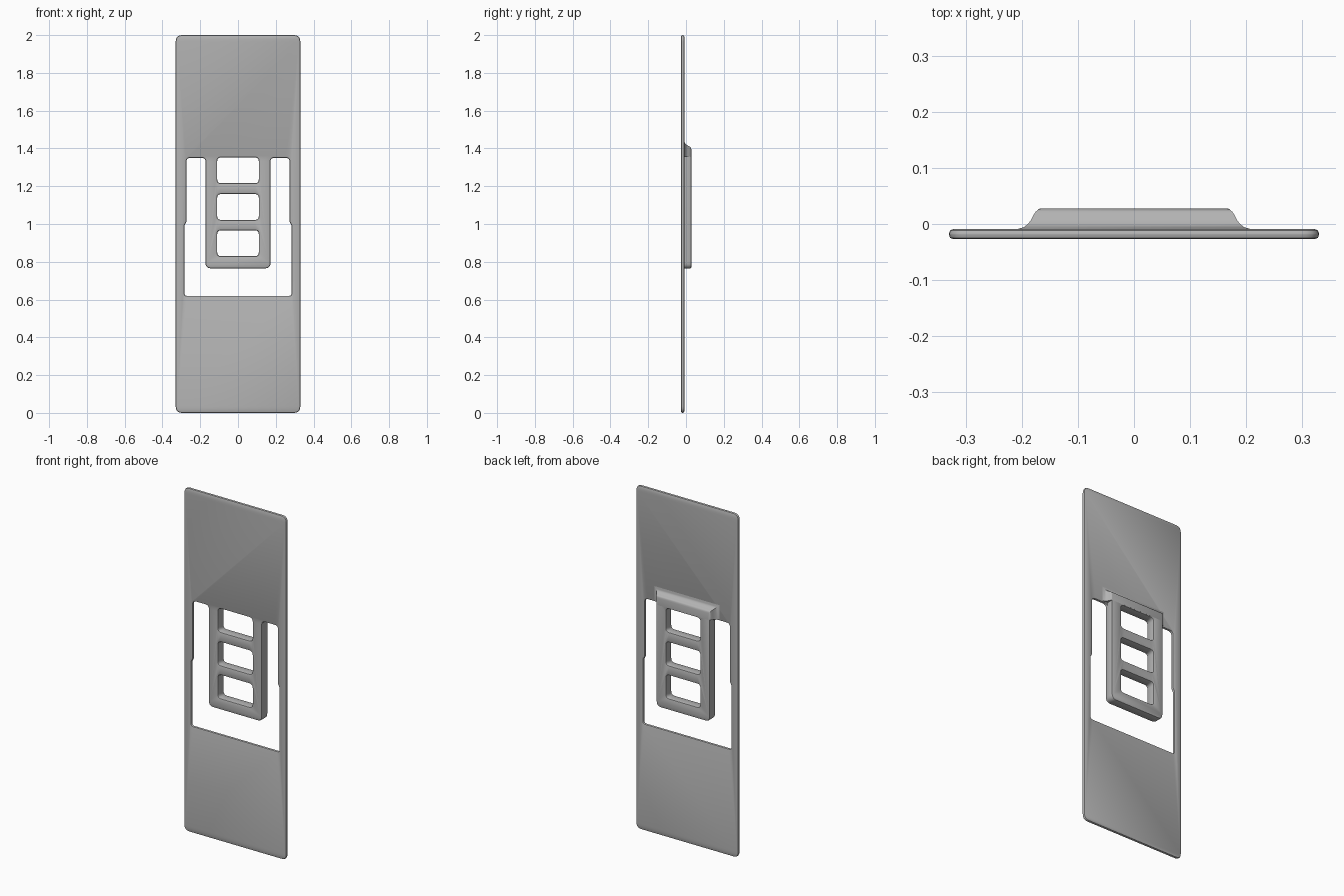
import bpy, bmesh, math
from mathutils import Vector

cube = bpy.data.objects.get("Cube")
if cube:
    bpy.data.objects.remove(cube, do_unlink=True)

grey = bpy.data.materials.new("grey")
grey.use_nodes = True
COLOUR = (0.45, 0.45, 0.45, 1)
grey.diffuse_color = COLOUR
grey.node_tree.nodes["Principled BSDF"].inputs["Base Color"].default_value = COLOUR

FRONT, BACK, TOP = -0.027, -0.009, 0.028
MID = (FRONT + BACK) / 2


def rounded(corners, steps=5):
    """Outline from (x, z, radius) corners, each corner eased by a curve."""
    pts = []
    for i, (x, z, r) in enumerate(corners):
        p = Vector((x, z))
        a = Vector(corners[i - 1][:2])
        b = Vector(corners[(i + 1) % len(corners)][:2])
        a = p + (a - p).normalized() * r
        b = p + (b - p).normalized() * r
        for k in range(steps + 1):
            t = k / steps
            w = 1 - t
            pts.append((a * w * w + p * 2 * t * w + b * t * t) if r else p)
            if not r:
                break
    return pts


def rect(w, z0, z1, r):
    return rounded([(-w, z0, r), (w, z0, r), (w, z1, r), (-w, z1, r)])


def finish(obj, angle=35):
    obj.data.materials.clear()
    obj.data.materials.append(grey)
    bpy.ops.object.select_all(action='DESELECT')
    obj.select_set(True)
    bpy.context.view_layer.objects.active = obj
    bpy.ops.object.shade_smooth_by_angle(angle=math.radians(angle))


def sheet(name, outlines, y0, y1, bevel):
    """Filled outline with holes, extruded from y0 to y1 with rounded edges."""
    curve = bpy.data.curves.new(name, 'CURVE')
    curve.dimensions = '2D'
    curve.fill_mode = 'BOTH'
    curve.extrude = (y1 - y0) / 2 - bevel
    curve.bevel_depth = bevel
    curve.bevel_resolution = 1
    curve.offset = -bevel
    for pts in outlines:
        s = curve.splines.new('POLY')
        s.points.add(len(pts) - 1)
        for sp, p in zip(s.points, pts):
            sp.co = (p.x, p.y, 0, 1)
        s.use_cyclic_u = True
    obj = bpy.data.objects.new(name, curve)
    bpy.context.collection.objects.link(obj)
    obj.location.y = (y0 + y1) / 2
    obj.rotation_euler.x = math.pi / 2
    bpy.ops.object.select_all(action='DESELECT')
    obj.select_set(True)
    bpy.context.view_layer.objects.active = obj
    bpy.ops.object.convert(target='MESH')
    obj = bpy.context.object
    bm = bmesh.new()
    bm.from_mesh(obj.data)
    bmesh.ops.remove_doubles(bm, verts=bm.verts, dist=1e-5)
    bmesh.ops.recalc_face_normals(bm, faces=bm.faces)
    bm.to_mesh(obj.data)
    bm.free()
    finish(obj)
    return obj


def loft(name, loops):
    """Closed skin through a stack of equal loops."""
    bm = bmesh.new()
    rows = [[bm.verts.new(p) for p in loop] for loop in loops]
    n = len(rows[0])
    for lo, hi in zip(rows, rows[1:]):
        for i in range(n):
            bm.faces.new((lo[i], lo[(i + 1) % n], hi[(i + 1) % n], hi[i]))
    bm.faces.new(rows[0])
    bm.faces.new(rows[-1])
    bmesh.ops.recalc_face_normals(bm, faces=bm.faces)
    mesh = bpy.data.meshes.new(name)
    bm.to_mesh(mesh)
    bm.free()
    obj = bpy.data.objects.new(name, mesh)
    bpy.context.collection.objects.link(obj)
    finish(obj)


# Three windows shared by plate and tongue
windows = [rect(0.11, z - 0.068, z + 0.068, 0.02) for z in (0.898, 1.09, 1.284)]

# U-shaped slot around the tongue, wider in its lower half
half = [(0.283, 0.62, 0.012), (0.283, 0.995, 0.008), (0.273, 1.01, 0.008),
        (0.273, 1.35, 0.02), (0.172, 1.35, 0.02), (0.172, 0.765, 0.03)]
slot = rounded(half + [(-x, z, r) for x, z, r in reversed(half)])

sheet("plate", [rect(0.33, 0, 2, 0.035), slot] + windows, FRONT, BACK, 0.008)

# Thick tongue standing out behind the plate
tongue = rounded([(-0.172, 0.765, 0.03), (0.172, 0.765, 0.03),
                  (0.172, 1.395, 0), (-0.172, 1.395, 0)])
sheet("tongue", [tongue] + windows, MID - 0.005, TOP, 0.006)

# Flared root blending the tongue into the plate
flare = [(MID, 0.038), (BACK, 0.036), (-0.006, 0.025), (0, 0.017), (0.008, 0.011),
         (0.016, 0.007), (0.022, 0.003), (0.026, -0.002), (TOP, -0.008)]
loft("tongue_root", [[(-0.172 - o, y, 1.357), (-0.172 - o, y, 1.405 + o),
                      (0.172 + o, y, 1.405 + o), (0.172 + o, y, 1.357)]
                     for y, o in flare])
